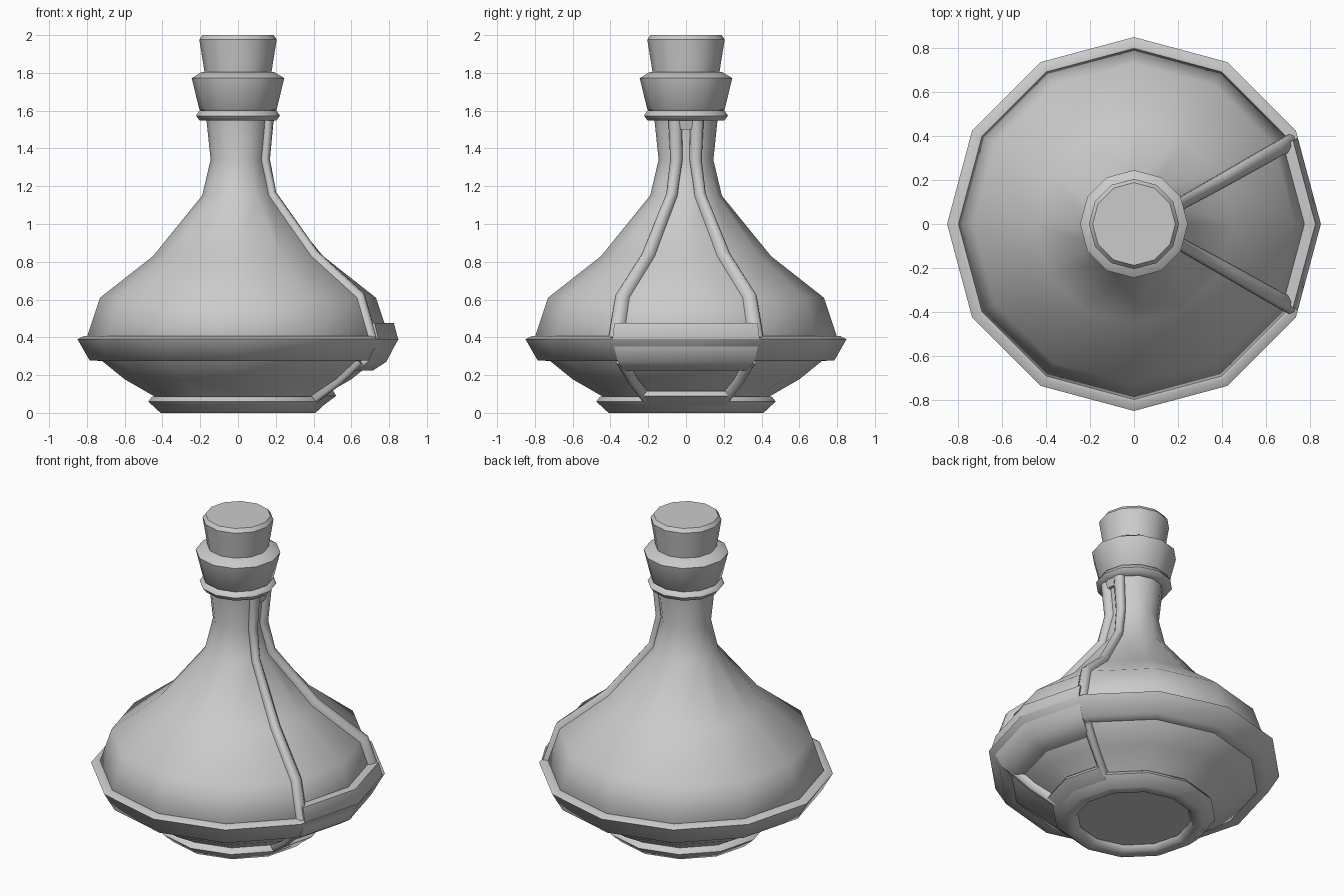
import bpy, bmesh, math
from mathutils import Vector

if "Cube" in bpy.data.objects:
    bpy.data.objects.remove(bpy.data.objects["Cube"])

SIDES = 12
STEP = 2 * math.pi / SIDES


def corner(i):
    return Vector((math.cos(i * STEP), math.sin(i * STEP), 0))


def on_side(t, r, z):
    """Point on the 12-sided surface; t counts sides from +x."""
    i = math.floor(t)
    p = corner(i).lerp(corner(i + 1), t - i) * r
    return Vector((p.x, p.y, z))


def loft(name, sections, looped=False, angle=50):
    """Skin closed cross-sections, capping the ends unless looped."""
    bm = bmesh.new()
    rows = [[bm.verts.new(p) for p in s] for s in sections]
    n = len(rows[0])
    for k in range(len(rows) if looped else len(rows) - 1):
        a, b = rows[k], rows[(k + 1) % len(rows)]
        for j in range(n):
            bm.faces.new((a[j], a[(j + 1) % n], b[(j + 1) % n], b[j]))
    if not looped:
        bm.faces.new(rows[0])
        bm.faces.new(rows[-1])
    bmesh.ops.recalc_face_normals(bm, faces=bm.faces)
    mesh = bpy.data.meshes.new(name)
    bm.to_mesh(mesh)
    bm.free()
    obj = bpy.data.objects.new(name, mesh)
    bpy.context.collection.objects.link(obj)
    bpy.ops.object.select_all(action='DESELECT')
    obj.select_set(True)
    bpy.context.view_layer.objects.active = obj
    bpy.ops.object.shade_smooth_by_angle(angle=math.radians(angle))
    return obj


def turned(name, profile, angle=50):
    return loft(name, [[on_side(i, r, z) for i in range(SIDES)] for r, z in profile], angle=angle)


def ring(name, profile):
    return loft(name, [[on_side(i, r, z) for r, z in profile] for i in range(SIDES)], True, 62)


def sector(name, profile, ts):
    return loft(name, [[on_side(t, r, z) for r, z in profile] for t in ts], angle=62)


def strip(name, path, height, side):
    """Raised rib whose outer edge follows the corner line; path = (r, z, width)."""
    sections = []
    for k, (r, z, w) in enumerate(path):
        a, b = path[max(k - 1, 0)], path[min(k + 1, len(path) - 1)]
        tr, tz = b[0] - a[0], b[1] - a[1]
        length = math.hypot(tr, tz)
        nr, nz = tz / length, -tr / length
        sec = []
        for f, h in ((-0.08, -0.02), (0.0, height * 0.6), (0.25, height),
                     (0.7, height), (1.0, height * 0.35), (1.0, -0.03)):
            t = 1 - f * w / (r * 0.5)
            sec.append(on_side(side * t, r + nr * h, z + nz * h))
        sections.append(sec)
    return loft(name, sections, angle=75)


# Flask body and neck
turned("flask_body", [(0.40, 0.04), (0.43, 0.08), (0.60, 0.178), (0.72, 0.275),
                      (0.80, 0.40), (0.73, 0.61), (0.45, 0.83), (0.19, 1.15),
                      (0.145, 1.34), (0.168, 1.56)])

# Belly band, neck ring and foot ring
ring("belly_band", [(0.70, 0.275), (0.785, 0.277), (0.85, 0.39), (0.815, 0.408), (0.77, 0.40)])
ring("neck_ring", [(0.15, 1.547), (0.202, 1.547), (0.222, 1.573), (0.205, 1.60), (0.15, 1.60)])
ring("foot_ring", [(0.33, 0.035), (0.345, 0.005), (0.41, 0.0), (0.475, 0.06),
                   (0.455, 0.086), (0.40, 0.086)])

# Wider band, foot and neck pieces framing the side panel
sector("panel_band", [(0.62, 0.225), (0.715, 0.225), (0.785, 0.27), (0.848, 0.39),
                      (0.825, 0.475), (0.74, 0.475)], (-0.92, 0, 0.92))
sector("panel_foot", [(0.38, 0.03), (0.44, 0.03), (0.52, 0.09), (0.505, 0.115),
                      (0.42, 0.115)], (-0.95, 0, 0.95))
sector("panel_neck_bridge", [(0.14, 1.50), (0.18, 1.50), (0.192, 1.555), (0.14, 1.555)],
       (-0.95, 0, 0.95))

# Ribs on both sides of the panel
for side, label in ((1, "left"), (-1, "right")):
    strip(f"upper_rib_{label}", [(0.80, 0.39, 0.07), (0.73, 0.61, 0.065), (0.45, 0.83, 0.06),
                                 (0.19, 1.15, 0.05), (0.145, 1.34, 0.054),
                                 (0.166, 1.555, 0.062)], 0.036, side)
    strip(f"lower_rib_{label}", [(0.44, 0.075, 0.04), (0.60, 0.178, 0.045),
                                 (0.73, 0.285, 0.055)], 0.035, side)

# Collar and cork stopper
turned("collar", [(0.19, 1.595), (0.205, 1.607), (0.245, 1.772), (0.19, 1.806)], 40)
turned("cork", [(0.175, 1.79), (0.205, 1.977), (0.188, 2.0)], 40)
